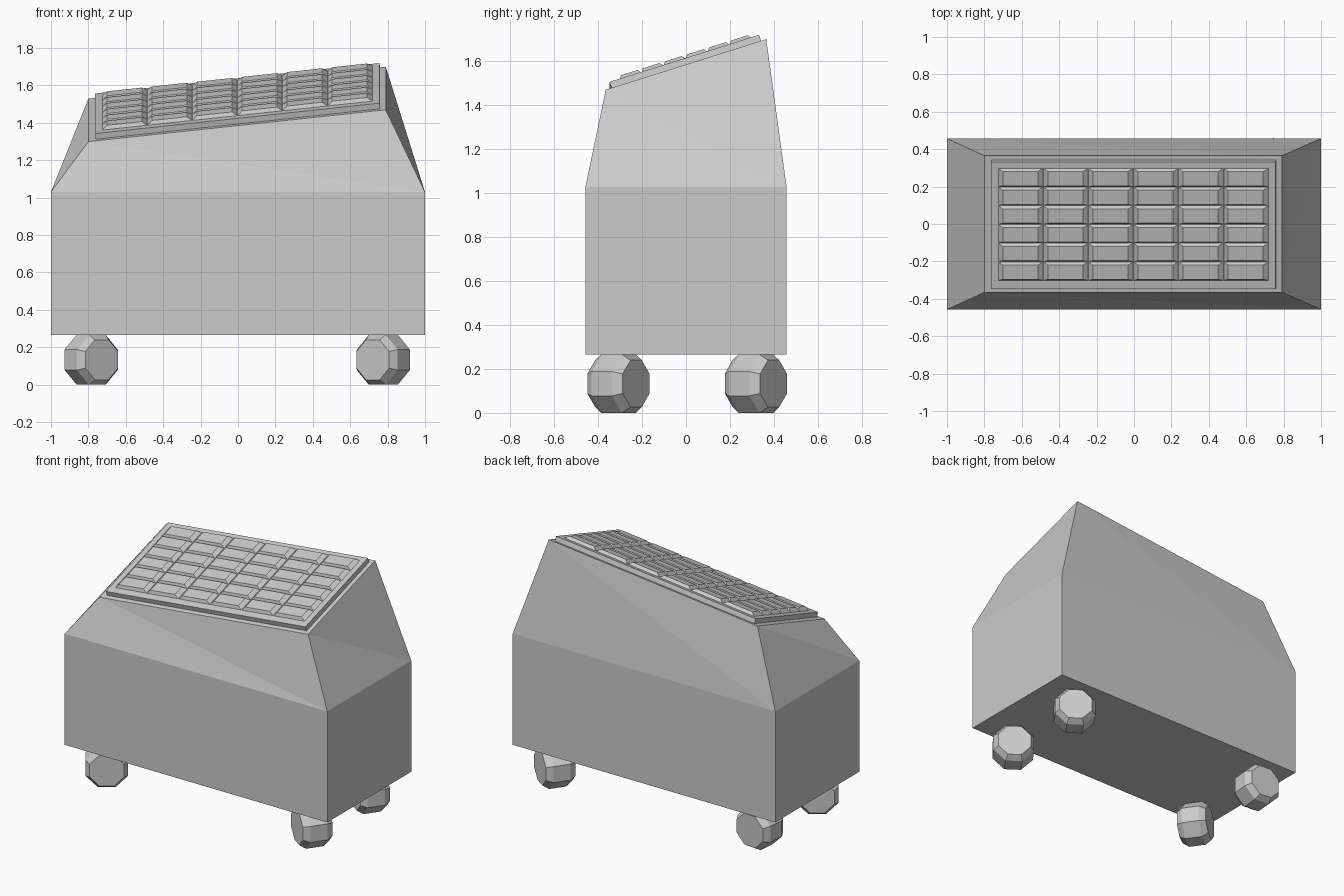
import bpy
from math import sin, cos, pi, radians
from mathutils import Vector

if "Cube" in bpy.data.objects:
    bpy.data.objects.remove(bpy.data.objects["Cube"])

SX, SY, ZC = 0.107, 0.315, 1.5          # slopes and centre height of the tilted top
NORMAL = Vector((-SX, -SY, 1)).normalized()


def make(name, verts, faces):
    mesh = bpy.data.meshes.new(name)
    mesh.from_pydata([tuple(v) for v in verts], [], faces)
    mesh.update()
    ob = bpy.data.objects.new(name, mesh)
    bpy.context.collection.objects.link(ob)
    return ob


def rect(x0, x1, y0, y1, z):
    return [Vector((x0, y0, z)), Vector((x1, y0, z)),
            Vector((x1, y1, z)), Vector((x0, y1, z))]


def tilted(x0, x1, y0, y1, h):
    # rectangle lying on the sloped top, lifted by h along its normal
    return [Vector((v.x, v.y, ZC + SX * v.x + SY * v.y)) + NORMAL * h
            for v in rect(x0, x1, y0, y1, 0)]


def loft(rings, start=0):
    # side quads between consecutive rings plus end caps
    n = len(rings[0])
    faces = [tuple(start + i for i in reversed(range(n)))]
    for r in range(len(rings) - 1):
        a = start + r * n
        for i in range(n):
            j = (i + 1) % n
            faces.append((a + i, a + j, a + n + j, a + n + i))
    last = start + (len(rings) - 1) * n
    faces.append(tuple(last + i for i in range(n)))
    return [v for ring in rings for v in ring], faces


# Body: box with a hipped, slanted upper part
verts, faces = loft([rect(-1, 1, -0.457, 0.457, 0.265),
                     rect(-1, 1, -0.457, 0.457, 1.03),
                     tilted(-0.8, 0.79, -0.365, 0.365, 0)])
split = []
for f in faces:
    if min(f) >= 4 and max(f) >= 8 and min(f) < 8:
        a, b, c, d = f                   # twisted hip faces become triangles
        split += [(a, b, d), (b, c, d)]
    else:
        split.append(f)
make("body", verts, split)

# Raised slab on the sloped top
verts, faces = loft([tilted(-0.76, 0.76, -0.338, 0.342, -0.005),
                     tilted(-0.76, 0.76, -0.338, 0.342, 0.032)])
make("top_panel", verts, faces)

# Grid of bevelled tiles
NX = NY = 6
X0, Y0, PX, PY = -0.723, -0.292, 0.241, 0.1
verts, faces = [], []
for i in range(NX):
    for j in range(NY):
        x, y = X0 + i * PX, Y0 + j * PY
        v, f = loft([tilted(x, x + PX, y, y + PY, 0.031),
                     tilted(x + 0.027, x + PX - 0.027,
                            y + 0.012, y + PY - 0.012, 0.052)], len(verts))
        verts += v
        faces += f
make("panel_tiles", verts, faces)


# Octagonal chamfered caster wheels
def wheel(name, x, y, angle):
    axis = Vector((cos(radians(angle)), sin(radians(angle)), 0))
    side = Vector((-axis.y, axis.x, 0))
    centre = Vector((x, y, 0.133))
    rings = []
    for off, apothem in ((-0.098, 0.107), (-0.057, 0.133), (0.057, 0.133), (0.098, 0.107)):
        r = apothem / cos(pi / 8)
        rings.append([centre + axis * off
                      + side * r * cos(pi / 8 + k * pi / 4)
                      + Vector((0, 0, r * sin(pi / 8 + k * pi / 4))) for k in range(8)])
    make(name, *loft(rings))


wheel("wheel_front_left", -0.785, -0.307, -55)
wheel("wheel_front_right", 0.777, -0.307, 55)
wheel("wheel_back_right", 0.777, 0.318, 55)
wheel("wheel_back_left", -0.785, 0.318, 85)
